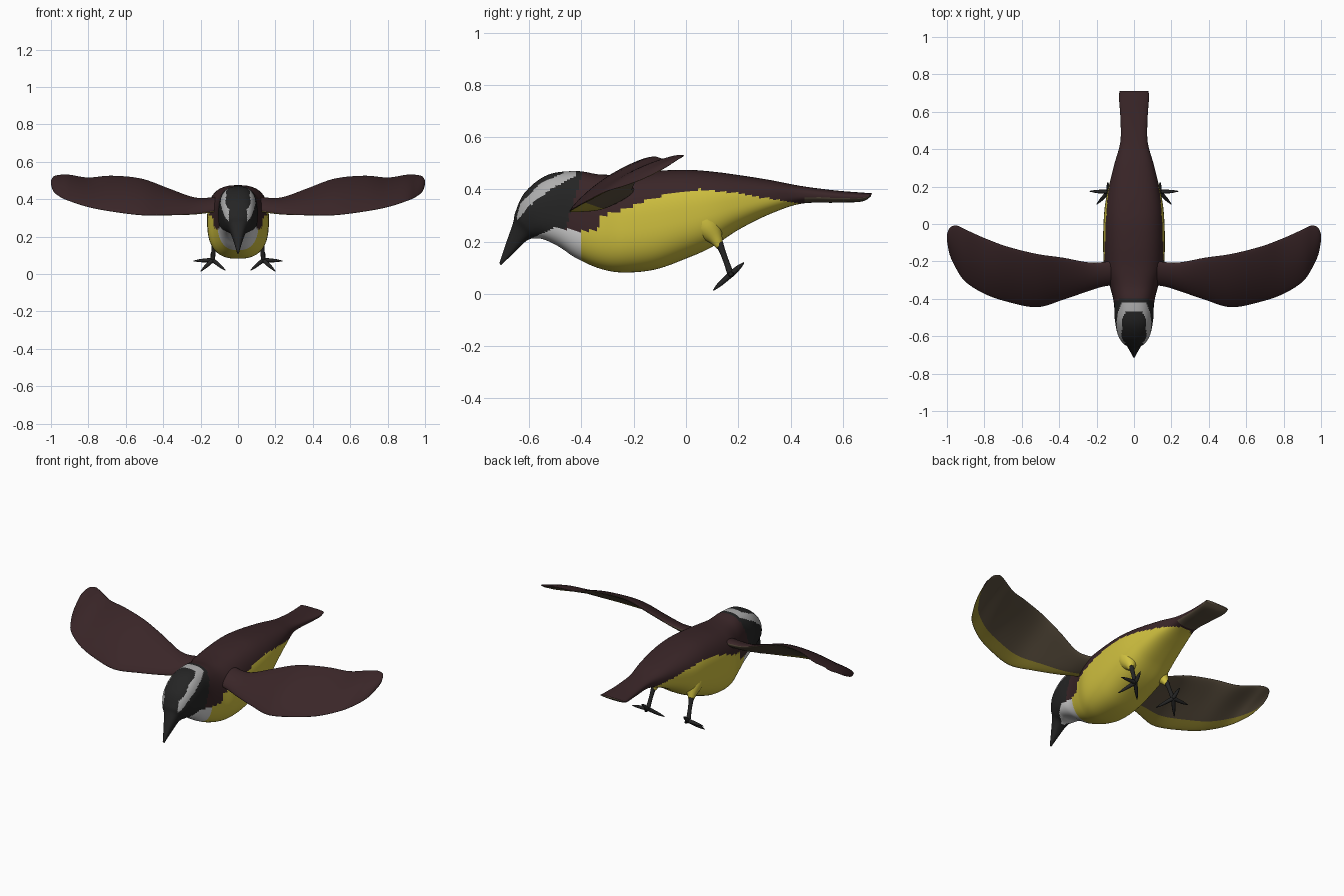
import bpy, bmesh, math
from mathutils import Vector

if "Cube" in bpy.data.objects:
    bpy.data.objects.remove(bpy.data.objects["Cube"])


def material(name, rgb):
    m = bpy.data.materials.new(name)
    m.use_nodes = True
    m.diffuse_color = (*rgb, 1)
    bsdf = next(n for n in m.node_tree.nodes if n.type == 'BSDF_PRINCIPLED')
    bsdf.inputs["Base Color"].default_value = (*rgb, 1)
    bsdf.inputs["Roughness"].default_value = 0.8
    return m


MATS = [material("dark brown", (0.042, 0.019, 0.021)),
        material("soft black", (0.018, 0.018, 0.018)),
        material("belly yellow", (0.63, 0.53, 0.05)),
        material("throat white", (0.68, 0.68, 0.68)),
        material("brow grey", (0.42, 0.42, 0.42)),
        material("underwing taupe", (0.10, 0.075, 0.047)),
        material("olive yellow", (0.32, 0.26, 0.03))]
BROWN, BLACK, YELLOW, WHITE, GREY, TAUPE, OLIVE = range(len(MATS))


def lerp(table, v):
    """Piecewise linear lookup."""
    if v <= table[0][0]:
        return table[0][1]
    for (a, fa), (b, fb) in zip(table, table[1:]):
        if v <= b:
            return fa + (fb - fa) * (v - a) / (b - a)
    return table[-1][1]


def smooth_rows(rows, steps):
    """Catmull-Rom interpolation between rows of section values."""
    out = []
    last = len(rows) - 1
    for i in range(last):
        quad = [rows[max(i - 1, 0)], rows[i], rows[i + 1], rows[min(i + 2, last)]]
        for s in range(steps):
            t = s / steps
            out.append([b + 0.5 * t * (c - a + t * (2*a - 5*b + 4*c - d + t * (3*(b - c) + d - a)))
                        for a, b, c, d in zip(*quad)])
    return out + [list(rows[-1])]


def loft(name, rings, paint):
    """Skin closed rings, cap the ends, colour faces with paint(centre, normal, u)."""
    bm = bmesh.new()
    loops = [[bm.verts.new(p) for p in ring] for ring in rings]
    n = len(loops[0])
    around = {}
    for a, b in zip(loops, loops[1:]):
        for j in range(n):
            k = (j + 1) % n
            around[bm.faces.new((a[j], a[k], b[k], b[j]))] = (j + 0.5) / n
    for end in (loops[0], loops[-1]):
        around[bm.faces.new(end)] = 0.25
    bmesh.ops.recalc_face_normals(bm, faces=bm.faces)
    for f, u in around.items():
        f.smooth = True
        f.material_index = paint(f.calc_center_median(), f.normal, u)
    mesh = bpy.data.meshes.new(name)
    bm.to_mesh(mesh)
    bm.free()
    for m in MATS:
        mesh.materials.append(m)
    obj = bpy.data.objects.new(name, mesh)
    bpy.context.collection.objects.link(obj)
    return obj


def tube(name, rows, colour, sides=12, steps=4):
    """Tapered round limb through rows of x, y, z, radius."""
    rows = smooth_rows(rows, steps)
    axis = Vector(rows[-1][:3]) - Vector(rows[0][:3])
    turn = axis.to_track_quat('Z', 'Y')
    rings = []
    for x, y, z, r in rows:
        angles = [math.tau * j / sides for j in range(sides)]
        rings.append([Vector((x, y, z)) + turn @ Vector((r * math.cos(a), r * math.sin(a), 0))
                      for a in angles])
    return loft(name, rings, lambda c, n, u: colour)


# Body, head, beak and tail: top y, top z, bottom y, bottom z, half width
BODY = [(-.714, .118, -.708, .11, .005), (-.69, .19, -.66, .155, .022),
        (-.662, .27, -.607, .205, .045), (-.652, .315, -.565, .212, .07),
        (-.615, .39, -.53, .203, .09), (-.53, .455, -.48, .177, .103),
        (-.42, .47, -.42, .137, .108), (-.33, .457, -.33, .097, .13),
        (-.24, .458, -.24, .082, .158), (-.12, .47, -.12, .093, .165),
        (.0, .475, .0, .135, .163), (.1, .468, .1, .18, .155),
        (.2, .455, .2, .245, .135), (.32, .436, .32, .305, .105),
        (.44, .413, .44, .345, .073), (.57, .396, .57, .349, .073),
        (.67, .388, .67, .353, .08), (.712, .385, .706, .372, .078)]
BROW_LOW = [(-.66, .265), (-.6, .335), (-.52, .4), (-.42, .45), (-.41, .5)]
BROW_HIGH = [(-.66, .31), (-.62, .36), (-.56, .42), (-.47, .463), (-.455, .49)]
THROAT = [(-.62, .2), (-.5, .255), (-.39, .238)]
FLANK = [(-.39, .24), (-.33, .25), (-.325, .3), (-.2, .335), (-.15, .36), (-.05, .385),
         (.05, .4), (.2, .385), (.44, .345), (.46, .3)]


def paint_body(c, n, u):
    if c.y > .45:
        return TAUPE if n.z < -.3 else BROWN
    if c.y > -.40 and c.z < lerp(FLANK, c.y):
        return YELLOW
    if -.605 < c.y <= -.40 and c.z < lerp(THROAT, c.y):
        return WHITE
    in_brow = lerp(BROW_LOW, c.y) < c.z < lerp(BROW_HIGH, c.y)
    if -.66 < c.y < -.41 and in_brow and (c.y > -.58 or abs(c.x) > .048):
        return GREY
    return BLACK if c.y < -.40 - .3 * (.45 - c.z) else BROWN


def body_ring(yt, zt, yb, zb, w, sides=88, power=2 / 2.6):
    ring = []
    for j in range(sides):
        a = math.tau * j / sides
        ca, sa = math.cos(a), math.sin(a)
        x = math.copysign(abs(ca) ** power, ca) * w
        h = math.copysign(abs(sa) ** power, sa) / 2 + .5
        ring.append((x, yb + (yt - yb) * h, zb + (zt - zb) * h))
    return ring


loft("body", [body_ring(*r) for r in smooth_rows(BODY, 9)], paint_body)

# Wing sections: x, leading y, leading z, trailing y, trailing z, half thickness
WING = [(.08, -.32, .345, -.19, .41, .026), (.17, -.335, .33, -.205, .4, .024),
        (.25, -.36, .32, -.205, .41, .02), (.38, -.405, .315, -.18, .46, .017),
        (.52, -.445, .315, -.16, .51, .015), (.68, -.415, .335, -.12, .525, .013),
        (.8, -.373, .358, -.075, .515, .012), (.9, -.31, .39, -.03, .53, .01),
        (.95, -.24, .412, -.008, .53, .009), (.985, -.165, .44, -.02, .522, .007),
        (1.0, -.09, .478, -.055, .5, .004)]


def wing_ring(x, yl, zl, yt, zt, th, side, sides=40):
    dy, dz = yt - yl, zt - zl
    chord = math.hypot(dy, dz)
    ring = []
    for j in range(sides):
        a = math.tau * j / sides
        c = .5 - .5 * math.cos(a)
        off = th * math.sin(a) + .04 * chord * math.sin(math.pi * c)
        ring.append((x * side, yl + dy * c - off * dz / chord, zl + dz * c + off * dy / chord))
    return ring


def paint_wing(c, n, u):
    if u < .5:
        return BROWN
    return OLIVE if .5 - .5 * math.cos(math.tau * u) < .2 else TAUPE


TOES = {"back_toe": (.14, .222, .12), "outer_toe": (.237, .175, .07),
        "front_outer_toe": (.2, .105, .014), "front_inner_toe": (.068, .108, .02)}

for side, label in ((1, "left"), (-1, "right")):
    loft(label + "_wing", [wing_ring(*r, side) for r in smooth_rows(WING, 5)], paint_wing)

    # Feathered thigh, bare shank and spread toes
    tube(label + "_thigh", [(.085 * side, .05, .31, .07), (.105 * side, .085, .25, .055),
                            (.12 * side, .115, .21, .027), (.125 * side, .13, .18, .014)],
         YELLOW, 20)
    tube(label + "_shank", [(.125 * side, .127, .195, .015), (.13 * side, .148, .14, .011),
                            (.135 * side, .172, .073, .013)], BLACK)
    for name, (x, y, z) in TOES.items():
        hub = Vector((.135 * side, .172, .075))
        tip = Vector((x * side, y, z))
        mid = hub.lerp(tip, .6)
        tube(label + "_" + name, [(*hub, .012), (*mid, .009), (*tip, .002)], BLACK, 8)
